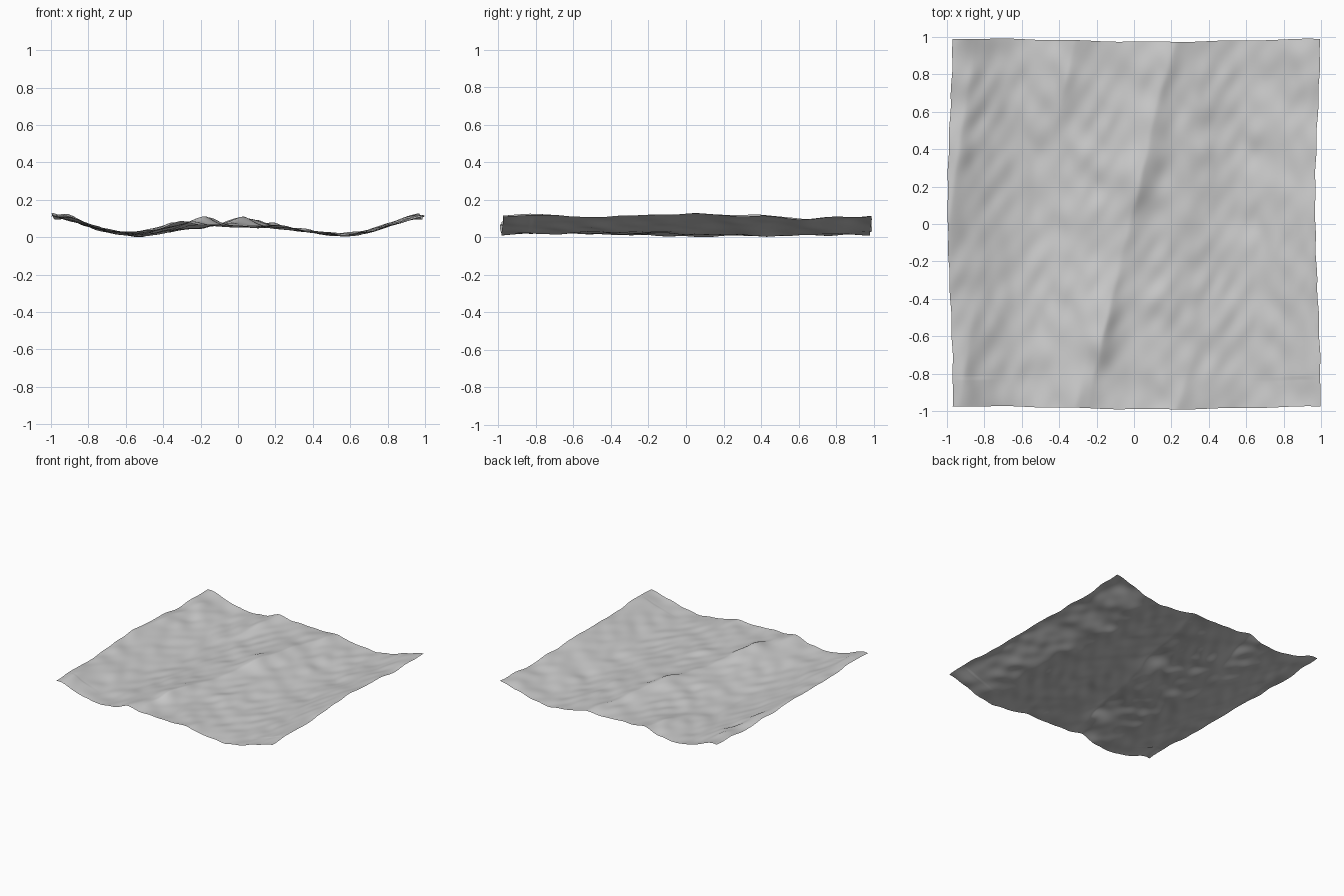
import bpy, bmesh, math, random
from math import sin, cos, exp, pi

cube = bpy.data.objects.get("Cube")
if cube:
    bpy.data.objects.remove(cube, do_unlink=True)

SIDE = 1.965            # repeat length of the water tile
K = 2 * pi / SIDE
CELLS = 200
rng = random.Random(7)

# Fine wind ripples: wave counts (x, y), phase and height, all tileable
ripples = []
while len(ripples) < 60:
    nx, ny = rng.randint(1, 20), rng.randint(-12, 10)
    size = math.hypot(nx, ny)
    if size > 4:
        ripples.append((nx * K, ny * K, rng.uniform(0, 2 * pi), 0.0085 / size ** 1.2))


def wrap(d):
    return (d + SIDE / 2) % SIDE - SIDE / 2


def crest(x, y, cx, cy, lean, height, length, back, face):
    """Leaning wave crest with a gentle left back and a steep right face."""
    dy = wrap(y - cy)
    dx = wrap(x - cx - lean * dy)
    width = back if dx < 0 else face
    return height * exp(-abs(dx / width) ** 1.5 - (dy / length) ** 2)


# Centre x, centre y, lean, height, length, back width, face width
CRESTS = [
    (0.03, 0.28, 0.25, 0.056, 0.36, 0.13, 0.08),
    (-0.15, -0.54, 0.20, 0.056, 0.30, 0.15, 0.07),
    (-0.34, 0.86, 0.25, 0.042, 0.30, 0.13, 0.09),
    (0.20, 0.88, 0.32, 0.022, 0.28, 0.16, 0.06),
    (-0.96, 0.15, 0.12, 0.043, 0.60, 0.13, 0.08),
    (-0.93, -0.85, 0.18, 0.022, 0.32, 0.12, 0.08),
]


def height(x, y):
    z = 0.049 - 0.008 * cos(K * x) + 0.027 * cos(2 * K * x) - 0.011 * cos(3 * K * x)
    z += 0.003 * sin(K * (x + y)) - 0.003 * cos(K * (y - 0.2))
    z += sum(crest(x, y, *c) for c in CRESTS)
    return z + sum(a * cos(kx * x + ky * y + p) for kx, ky, p, a in ripples)


# Water sheet: a grid pushed up into waves, with a slight sideways drift
bm = bmesh.new()
bmesh.ops.create_grid(bm, x_segments=CELLS, y_segments=CELLS, size=SIDE / 2)
for v in bm.verts:
    x, y, _ = v.co
    drift_x = 0.014 * cos(K * (y - 0.1)) * cos(K * x) - 0.002 * sin(9 * K * y)
    drift_y = 0.008 * cos(K * (x + 0.85)) + 0.002 * sin(5 * K * x)
    v.co = (x + drift_x, y + drift_y, height(x, y))
low = min(v.co.z for v in bm.verts)
for v in bm.verts:
    v.co.z -= low
for f in bm.faces:
    f.smooth = True

mesh = bpy.data.meshes.new("water_surface")
bm.to_mesh(mesh)
bm.free()
water = bpy.data.objects.new("water_surface", mesh)
bpy.context.collection.objects.link(water)

# Plain grey
grey = bpy.data.materials.new("light_grey")
grey.use_nodes = True
colour = (0.6, 0.6, 0.6, 1)
grey.diffuse_color = colour
grey.node_tree.nodes["Principled BSDF"].inputs["Base Color"].default_value = colour
mesh.materials.append(grey)
